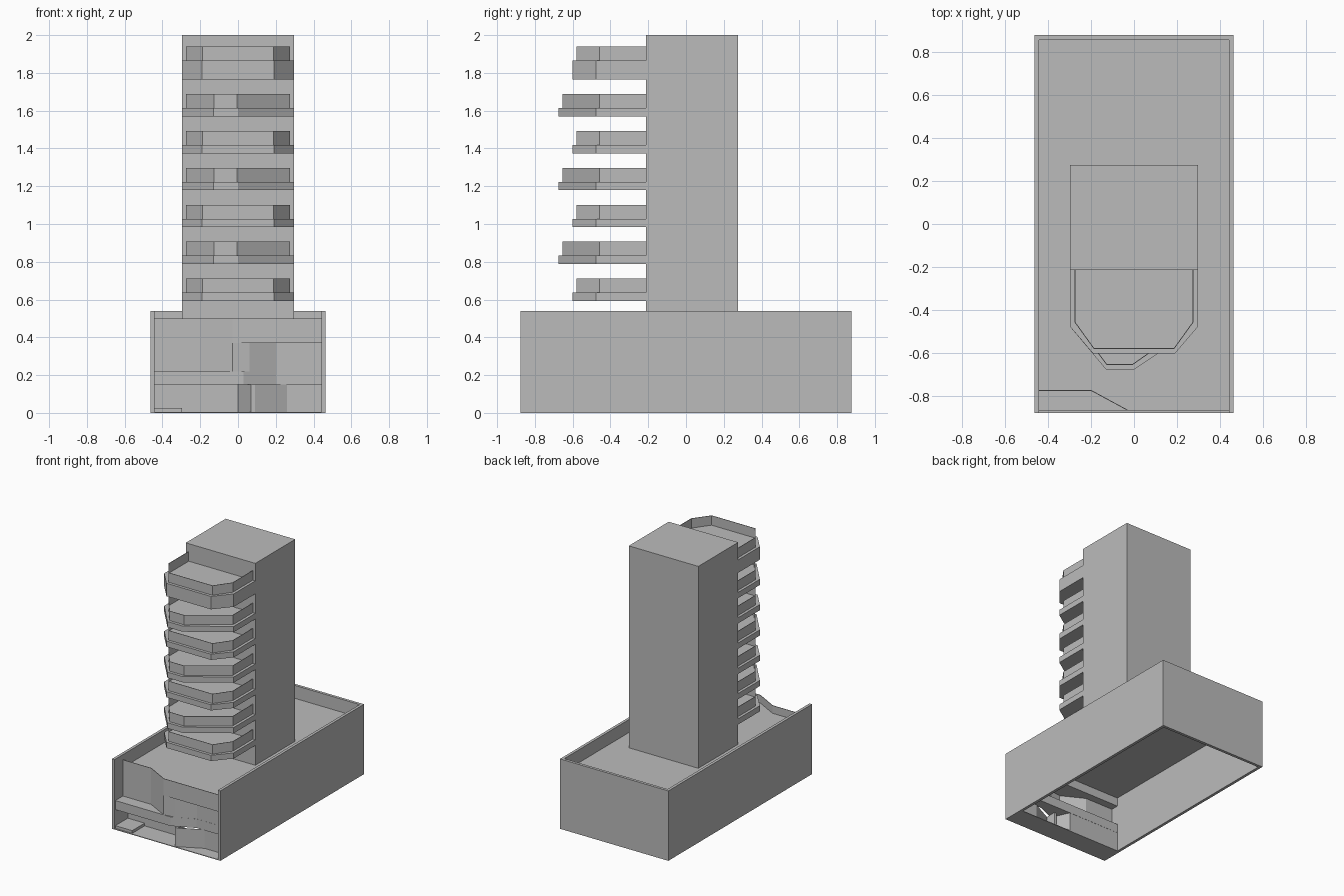
import bpy
import bmesh

cube = bpy.data.objects.get("Cube")
if cube:
    bpy.data.objects.remove(cube, do_unlink=True)

# One plain grey for the whole building
grey = bpy.data.materials.new("plain grey")
grey.use_nodes = True
grey.diffuse_color = (0.5, 0.5, 0.5, 1)
bsdf = next(n for n in grey.node_tree.nodes if n.type == 'BSDF_PRINCIPLED')
bsdf.inputs["Base Color"].default_value = (0.5, 0.5, 0.5, 1)


def add_object(name, bm):
    mesh = bpy.data.meshes.new(name)
    bm.to_mesh(mesh)
    bm.free()
    mesh.materials.append(grey)
    obj = bpy.data.objects.new(name, mesh)
    bpy.context.scene.collection.objects.link(obj)
    return obj


def prism(name, outline, z0, z1):
    """Solid block with the given plan outline."""
    bm = bmesh.new()
    base = bm.faces.new([bm.verts.new((x, y, z0)) for x, y in outline])
    top = bmesh.ops.extrude_face_region(bm, geom=[base])["geom"]
    verts = [v for v in top if isinstance(v, bmesh.types.BMVert)]
    bmesh.ops.translate(bm, verts=verts, vec=(0, 0, z1 - z0))
    bmesh.ops.recalc_face_normals(bm, faces=bm.faces)
    return add_object(name, bm)


def thin_wall(name, path, z0, z1):
    """Thin upright wall following an open plan path."""
    bm = bmesh.new()
    low = [bm.verts.new((x, y, z0)) for x, y in path]
    high = [bm.verts.new((x, y, z1)) for x, y in path]
    for i in range(len(path) - 1):
        bm.faces.new((low[i], low[i + 1], high[i + 1], high[i]))
    obj = add_object(name, bm)
    solid = obj.modifiers.new("thickness", 'SOLIDIFY')
    solid.thickness = 0.004
    solid.offset = -1
    return obj


def rect(x0, x1, y0, y1):
    return [(x0, y0), (x1, y0), (x1, y1), (x0, y1)]


# Podium walls, open to the front
W, D, IN, BACK = 0.463, 0.877, 0.441, 0.855
prism("podium_walls", [(-W, -D), (-IN, -D), (-IN, BACK), (IN, BACK),
                       (IN, -D), (W, -D), (W, D), (-W, D)], 0, 0.54)

# Podium front: stacked floors with folded walls between them
REAR = -0.71
roof_edge = [(-IN, -0.775), (-0.2, -0.775), (-0.03, -0.867), (IN, -0.867)]
floor_edge = [(-IN, -0.867), (0.03, -0.867), (0.2, -0.79), (IN, -0.79)]
upper_path = [(-IN, -0.775), (-0.2, -0.775), (-0.03, -0.866),
              (0.06, -0.853), (0.2, -0.789), (IN, -0.789)]
lower_path = [(-IN, -0.715), (0, -0.715), (0.07, -0.866),
              (0.09, -0.866), (0.26, -0.78), (IN, -0.78)]
rear_edge = [(IN, REAR), (-IN, REAR)]

prism("roof_deck", roof_edge + [(IN, BACK), (-IN, BACK)], 0.436, 0.44)
prism("roof_edge_beam", roof_edge + rear_edge, 0.37, 0.439)
thin_wall("roof_parapet", roof_edge, 0.439, 0.5)
thin_wall("upper_front_wall", upper_path, 0.22, 0.37)
prism("upper_floor", floor_edge + rear_edge, 0.15, 0.22)
thin_wall("lower_front_wall", lower_path, 0, 0.15)
prism("ground_floor", rect(-IN, IN, -D, REAR), 0, 0.005)
prism("entrance_step", rect(-IN, -0.297, -0.867, REAR), 0, 0.026)
prism("entrance_fin", rect(0.07, 0.09, -0.867, -0.78), 0, 0.15)

# Tower
TW, TF = 0.297, -0.213
prism("tower", rect(-TW, TW, TF, 0.274), 0.44, 2)

# Balconies: two alternating plans, each a slab with a slightly inset rail
slab_front = [[(-0.19, -0.602), (0.19, -0.602)],
              [(-0.13, -0.676), (0, -0.676)]]
rail_front = [[(-0.187, -0.58), (0.187, -0.58)],
              [(-0.128, -0.654), (-0.005, -0.654)]]


def bay(half, side_y, front):
    return [(-half, TF), (-half, side_y)] + front + [(half, side_y), (half, TF)]


LEVELS = 7
for i in range(LEVELS):
    z = 0.593 + 0.1953 * i
    floor = z + (0.1 if i == LEVELS - 1 else 0.044)
    prism(f"balcony_slab_{i + 1}", bay(TW, -0.477, slab_front[i % 2]), z, floor)
    thin_wall(f"balcony_rail_{i + 1}", bay(0.276, -0.457, rail_front[i % 2]),
              floor, floor + 0.074)
